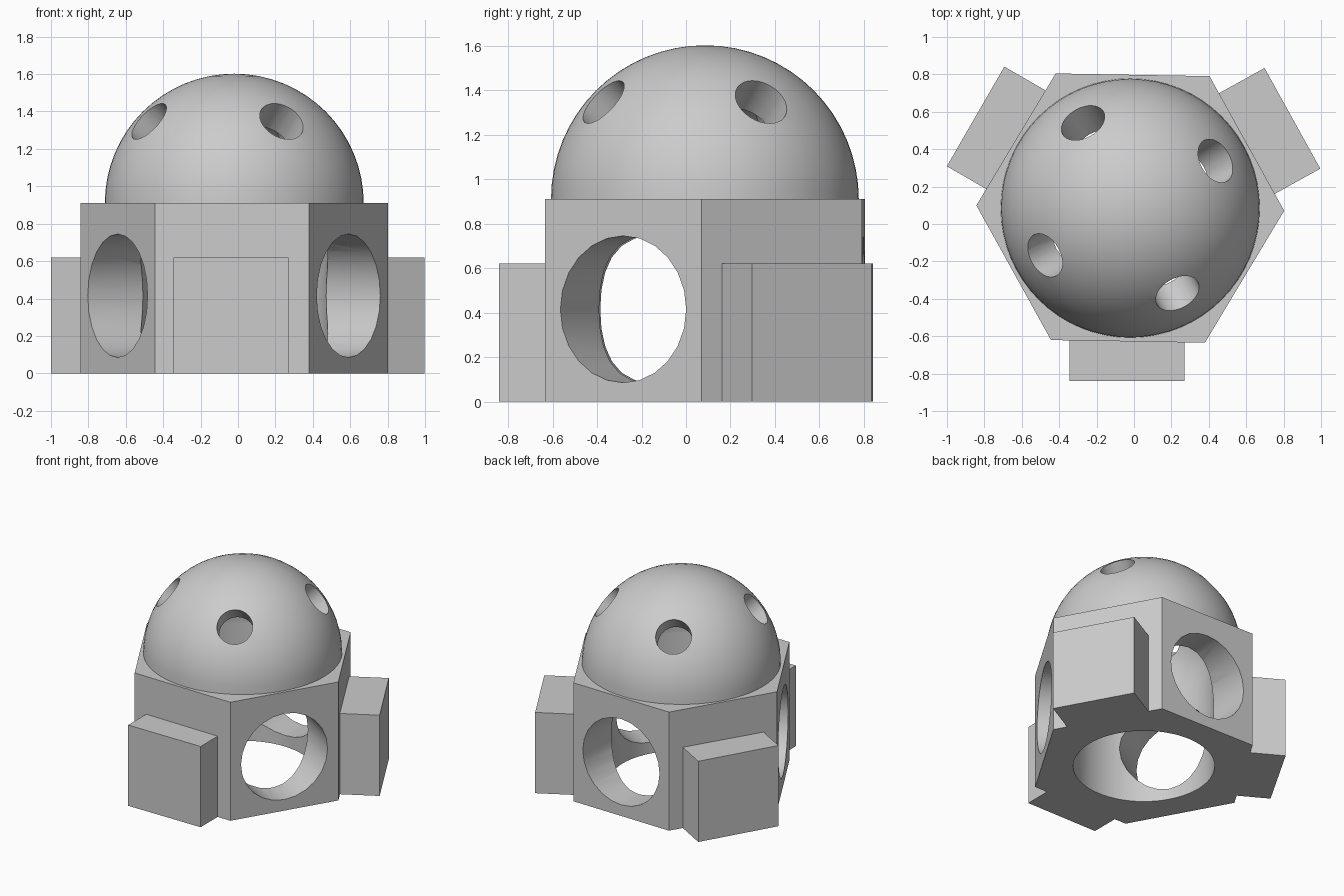
import bpy, bmesh, math
from mathutils import Matrix, Vector

cube = bpy.data.objects.get("Cube")
if cube:
    bpy.data.objects.remove(cube, do_unlink=True)

CX, CY = -0.02, 0.085      # axis of the building
BODY_H, HEX_R, DOME_R, CAVITY_R = 0.91, 0.823, 0.692, 0.5
TWIST = -1                 # slight turn of the hexagon, degrees

grey = bpy.data.materials.new("plain grey")
grey.use_nodes = True
grey.diffuse_color = (0.6, 0.6, 0.6, 1)
grey.node_tree.nodes["Principled BSDF"].inputs["Base Color"].default_value = (0.6, 0.6, 0.6, 1)


def make(name, bm):
    bmesh.ops.recalc_face_normals(bm, faces=bm.faces)
    mesh = bpy.data.meshes.new(name)
    bm.to_mesh(mesh)
    bm.free()
    mesh.materials.append(grey)
    obj = bpy.data.objects.new(name, mesh)
    bpy.context.collection.objects.link(obj)
    return obj


def cylinder(name, radius, length, sides, matrix):
    bm = bmesh.new()
    bmesh.ops.create_cone(bm, cap_ends=True, segments=sides, radius1=radius,
                          radius2=radius, depth=length, matrix=matrix)
    return make(name, bm)


def sphere(name, radius, half=False):
    bm = bmesh.new()
    bmesh.ops.create_uvsphere(bm, u_segments=64, v_segments=32, radius=radius)
    if half:
        cut = bmesh.ops.bisect_plane(bm, geom=bm.verts[:] + bm.edges[:] + bm.faces[:],
                                     plane_co=(0, 0, 0), plane_no=(0, 0, -1),
                                     dist=1e-5, clear_outer=True)
        bmesh.ops.holes_fill(bm, edges=[e for e in bm.edges if e.is_boundary])
    bmesh.ops.translate(bm, verts=bm.verts, vec=(CX, CY, BODY_H))
    return make(name, bm)


def pointing(angle, elevation, z, reach):
    """Matrix whose z axis runs outward from the building axis."""
    a, e = math.radians(angle), math.radians(elevation)
    d = Vector((math.cos(a) * math.cos(e), math.sin(a) * math.cos(e), math.sin(e)))
    return (Matrix.Translation(Vector((CX, CY, z)) + d * reach)
            @ d.to_track_quat('Z', 'Y').to_matrix().to_4x4())


def carve(obj, cutters):
    bpy.context.view_layer.objects.active = obj
    for c in cutters:
        c.hide_render = True
        mod = obj.modifiers.new("cut", 'BOOLEAN')
        mod.operation, mod.solver, mod.object = 'DIFFERENCE', 'EXACT', c
        bpy.ops.object.modifier_apply(modifier=mod.name)
        bpy.data.objects.remove(c, do_unlink=True)


def smooth(obj):
    bpy.ops.object.select_all(action='DESELECT')
    obj.select_set(True)
    bpy.context.view_layer.objects.active = obj
    bpy.ops.object.shade_smooth_by_angle(angle=math.radians(30))


# Hexagonal body with a round shaft and three round openings
bm = bmesh.new()
ring = []
for i in range(6):
    a = math.radians(60 * i + TWIST)
    ring.append(bm.verts.new((CX + HEX_R * math.cos(a), CY + HEX_R * math.sin(a), 0)))
base = bm.faces.new(ring)
top = bmesh.ops.extrude_face_region(bm, geom=[base], use_keep_orig=True)
bmesh.ops.translate(bm, vec=(0, 0, BODY_H),
                    verts=[g for g in top["geom"] if isinstance(g, bmesh.types.BMVert)])
body = make("hexagonal_body", bm)
cutters = [cylinder("shaft_cutter", CAVITY_R, 2, 64, Matrix.Translation((CX, CY, 0.5)))]
for angle in (-150, -30, 90):
    cutters.append(cylinder("opening_cutter", 0.33, 0.9, 24,
                            pointing(angle + TWIST, 0, 0.415, 0.55)))
carve(body, cutters)
smooth(body)

# Hollow dome with four small round windows
dome = sphere("dome", DOME_R, half=True)
cutters = [sphere("dome_hollow_cutter", CAVITY_R)]
for k in range(4):
    cutters.append(cylinder("window_cutter", 0.125, 0.6, 32,
                            pointing(29 + 90 * k, 40, BODY_H, 0.6)))
carve(dome, cutters)
smooth(dome)

# Blocks on alternate walls: name, outer face centre, facing angle
for name, x, y, angle in (("front_block", -0.037, -0.84, -90),
                          ("left_block", 0.847, 0.565, 29),
                          ("right_block", -0.847, 0.575, 150)):
    depth = 0.3
    bm = bmesh.new()
    bmesh.ops.create_cube(bm, size=1, matrix=(
        Matrix.Translation((x, y, 0.31)) @ Matrix.Rotation(math.radians(angle), 4, 'Z')
        @ Matrix.Translation((-depth / 2, 0, 0)) @ Matrix.Diagonal((depth, 0.615, 0.62, 1))))
    make(name, bm)
